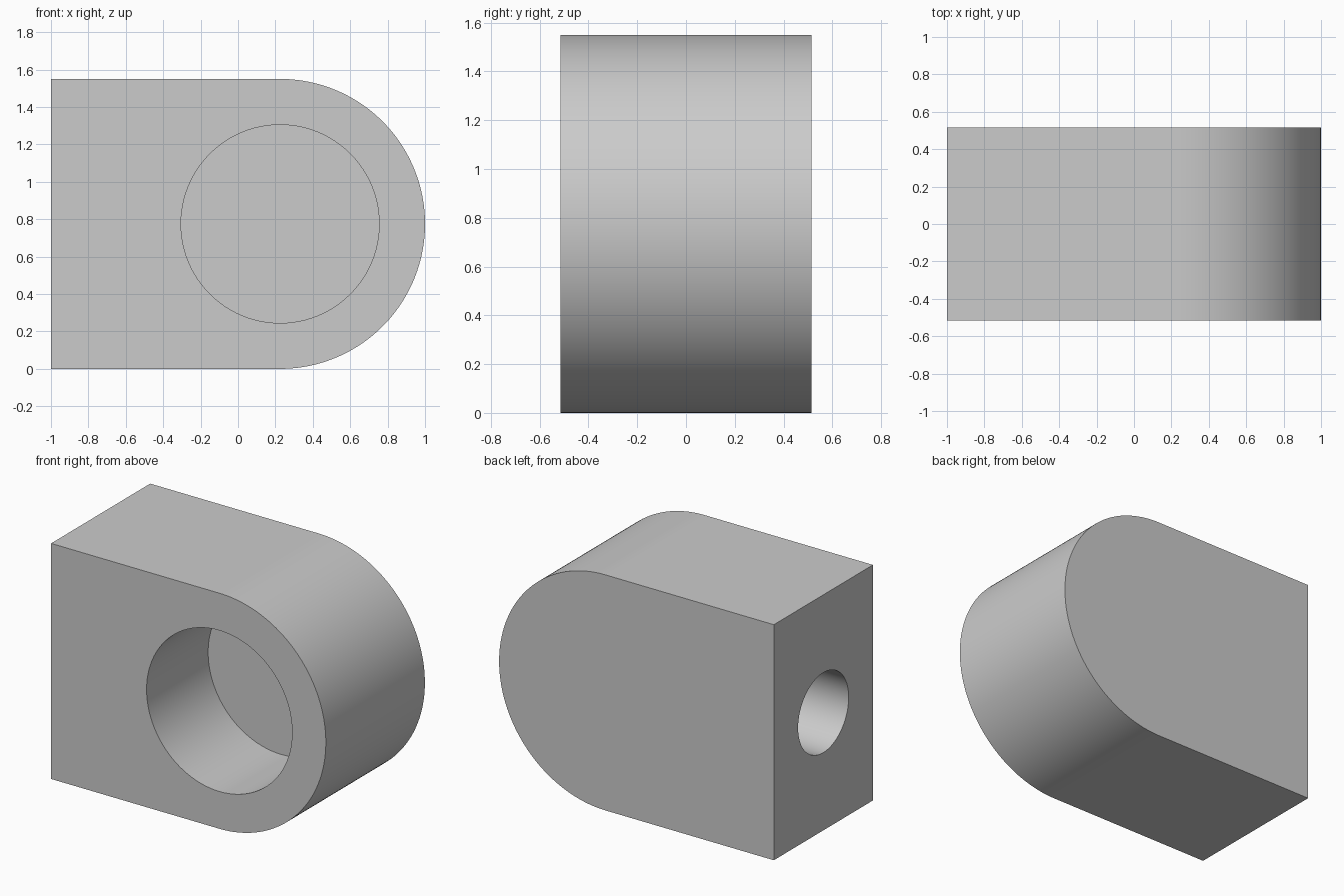
import bpy, bmesh
from math import pi, sin, cos, radians
from mathutils import Matrix

default = bpy.data.objects.get("Cube")
if default:
    bpy.data.objects.remove(default, do_unlink=True)

HALF_DEPTH = 0.515
RADIUS = 0.775
CENTRE_X = 1 - RADIUS
SEGMENTS = 96

grey = bpy.data.materials.new("plain grey")
grey.use_nodes = True
colour = (0.6, 0.6, 0.6, 1)
grey.diffuse_color = colour
grey.node_tree.nodes["Principled BSDF"].inputs["Base Color"].default_value = colour


def make_object(name, bm):
    bmesh.ops.recalc_face_normals(bm, faces=bm.faces)
    mesh = bpy.data.meshes.new(name)
    bm.to_mesh(mesh)
    bm.free()
    obj = bpy.data.objects.new(name, mesh)
    bpy.context.collection.objects.link(obj)
    mesh.materials.append(grey)
    return obj


def cylinder(name, radius, length, centre, axis):
    bm = bmesh.new()
    turn = Matrix.Rotation(pi / 2, 4, axis)
    bmesh.ops.create_cone(bm, cap_ends=True, segments=SEGMENTS, radius1=radius,
                          radius2=radius, depth=length,
                          matrix=Matrix.Translation(centre) @ turn)
    return make_object(name, bm)


# Block with one rounded end: profile in x-z, pushed back along y
bm = bmesh.new()
arc = [-pi / 2 + pi * i / SEGMENTS for i in range(SEGMENTS + 1)]
profile = [(-1, 0)]
profile += [(CENTRE_X + RADIUS * cos(a), RADIUS + RADIUS * sin(a)) for a in arc]
profile += [(-1, 2 * RADIUS)]
face = bm.faces.new([bm.verts.new((x, -HALF_DEPTH, z)) for x, z in profile])
pushed = bmesh.ops.extrude_face_region(bm, geom=[face], use_keep_orig=True)
moved = [v for v in pushed["geom"] if isinstance(v, bmesh.types.BMVert)]
bmesh.ops.translate(bm, verts=moved, vec=(0, 2 * HALF_DEPTH, 0))
body = make_object("rounded_block", bm)

# Blind bore in the front, and a smaller blind hole in the flat end
bore_depth, hole_depth = 0.64, 0.5
cutters = [
    cylinder("front_bore_cutter", 0.53, 2 * bore_depth,
             (CENTRE_X, -HALF_DEPTH, RADIUS), 'X'),
    cylinder("end_hole_cutter", 0.263, 2 * hole_depth, (-1, 0, RADIUS), 'Y'),
]
for cutter in cutters:
    cut = body.modifiers.new(cutter.name, 'BOOLEAN')
    cut.operation = 'DIFFERENCE'
    cut.solver = 'EXACT'
    cut.object = cutter

# Apply the cuts, then drop the cutters
bpy.ops.object.select_all(action='DESELECT')
body.select_set(True)
bpy.context.view_layer.objects.active = body
for cutter in cutters:
    bpy.ops.object.modifier_apply(modifier=cutter.name)
    bpy.data.objects.remove(cutter, do_unlink=True)

# Smooth curved walls, keep rims sharp
bpy.ops.object.shade_smooth_by_angle(angle=radians(30))
